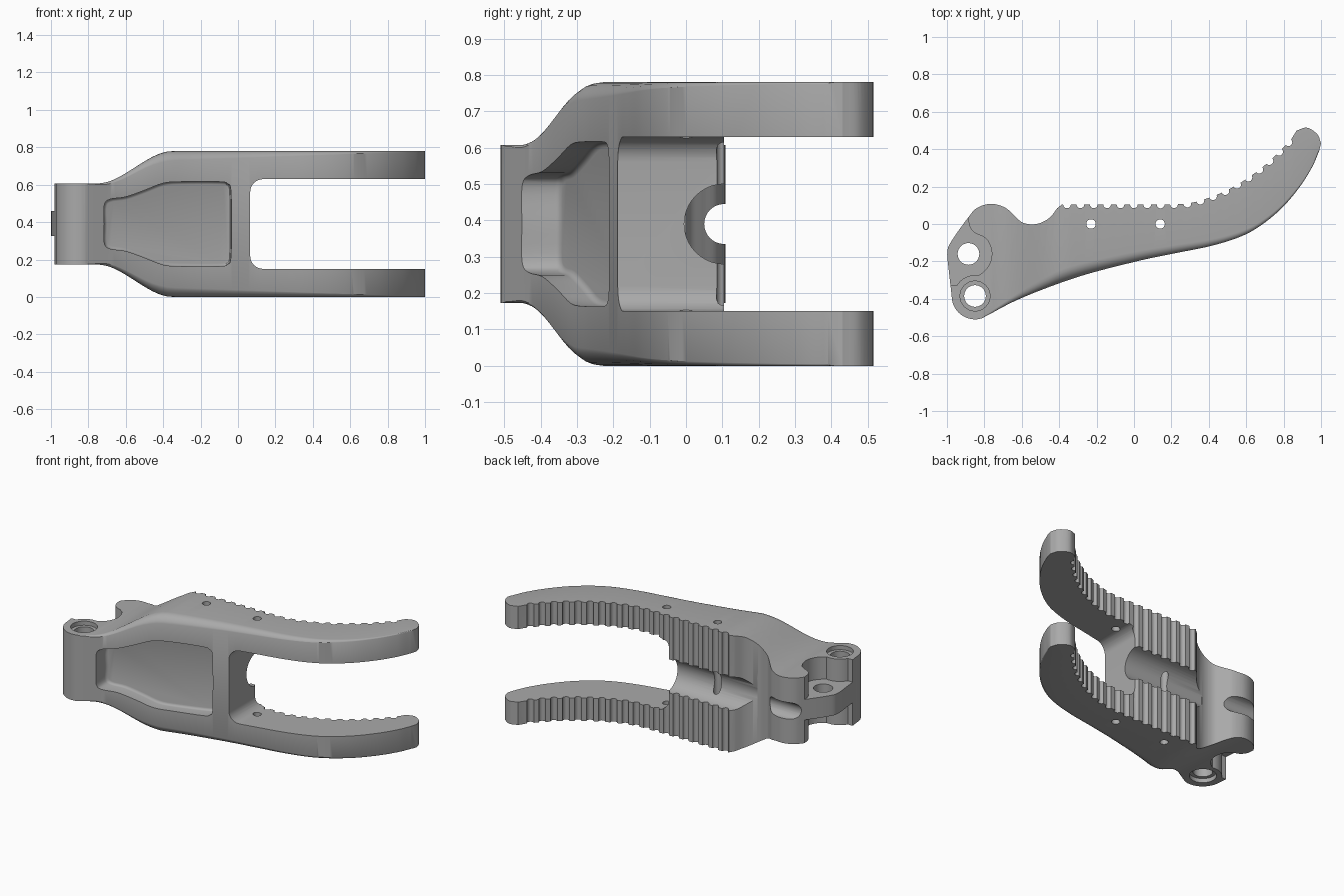
import bpy, bmesh, math
from mathutils import Vector

if "Cube" in bpy.data.objects:
    bpy.data.objects.remove(bpy.data.objects["Cube"])

MID = 0.39  # mirror height

mat = bpy.data.materials.new("grey_metal")
mat.diffuse_color = (0.4, 0.4, 0.4, 1)
mat.use_nodes = True
mat.node_tree.nodes["Principled BSDF"].inputs["Base Color"].default_value = mat.diffuse_color


def smooth(pts, n=8):
    """Catmull-Rom curve through 2D points."""
    p = [Vector(q) for q in pts]
    p = [2 * p[0] - p[1]] + p + [2 * p[-1] - p[-2]]
    out = []
    for a, b, c, d in zip(p, p[1:], p[2:], p[3:]):
        for i in range(n):
            t = i / n
            out.append(0.5 * (2 * b + (c - a) * t + (2 * a - 5 * b + 4 * c - d) * t * t
                              + (3 * b - a - 3 * c + d) * t ** 3))
    return out + [p[-2]]


def arc(cx, cy, r, a0, a1, n=12):
    return [Vector((cx + r * math.cos(math.radians(a0 + (a1 - a0) * i / n)),
                    cy + r * math.sin(math.radians(a0 + (a1 - a0) * i / n)))) for i in range(n + 1)]


def make(name, bm):
    bmesh.ops.recalc_face_normals(bm, faces=bm.faces)
    me = bpy.data.meshes.new(name)
    bm.to_mesh(me)
    bm.free()
    me.materials.append(mat)
    ob = bpy.data.objects.new(name, me)
    bpy.context.collection.objects.link(ob)
    return ob


def skin(bm, rings):
    """Closed solid through matching rings of 3D points."""
    rows = [[bm.verts.new(p) for p in r] for r in rings]
    for a, b in zip(rows, rows[1:]):
        for i in range(len(a)):
            j = (i + 1) % len(a)
            bm.faces.new((a[i], a[j], b[j], b[i]))
    bm.faces.new(rows[0])
    bm.faces.new(rows[-1])


def prism(name, outlines, lo, hi, axis="z"):
    """Extrude 2D outlines along an axis; lo and hi may depend on the first coordinate."""
    bm = bmesh.new()
    for o in outlines:
        rings = []
        for lim in (lo, hi):
            h = lim if callable(lim) else (lambda u, v=lim: v)
            if axis == "z":
                rings.append([(u, v, h(u)) for u, v in o])
            elif axis == "y":
                rings.append([(u, h(u), v) for u, v in o])
            else:
                rings.append([(h(u), u, v) for u, v in o])
        skin(bm, rings)
    return make(name, bm)


def apply(ob, mod):
    bpy.context.view_layer.objects.active = ob
    bpy.ops.object.modifier_apply(modifier=mod.name)


def boolean(ob, cutter, op="DIFFERENCE"):
    m = ob.modifiers.new("cut", "BOOLEAN")
    m.object, m.operation, m.solver = cutter, op, "EXACT"
    apply(ob, m)
    bpy.data.objects.remove(cutter)


def circle(x, y, r, n=32):
    return arc(x, y, r, 0, 360, n)[:-1]


# plan outline: front sweep, tip, gripping edge, notch, rear boss and hinge
front = smooth([(-0.80, -0.497), (-0.6, -0.395), (-0.3, -0.283), (0, -0.203), (0.2, -0.16),
                (0.4, -0.12), (0.55, -0.075), (0.66, -0.02), (0.78, 0.075), (0.88, 0.19),
                (0.95, 0.30), (0.99, 0.39)])
tip = smooth([(1.0, 0.43), (0.98, 0.48), (0.925, 0.515), (0.87, 0.50)], 5)
grip = smooth([(0.845, 0.46), (0.8, 0.41), (0.7, 0.315), (0.6, 0.24), (0.5, 0.182), (0.4, 0.14),
               (0.3, 0.112), (0.2, 0.105), (0, 0.105), (-0.2, 0.105), (-0.385, 0.105)])
rear = smooth([(-0.41, 0.085), (-0.45, 0.035), (-0.5, 0.006), (-0.55, -0.002), (-0.6, 0.01),
               (-0.64, 0.045), (-0.69, 0.088), (-0.765, 0.108), (-0.84, 0.085), (-0.89, 0.03),
               (-0.975, -0.09), (-0.998, -0.15), (-0.99, -0.25), (-0.975, -0.38)], 6)
hinge = arc(-0.85, -0.385, 0.125, 180, 285)
body = prism("grip_arm", [front + tip + grip + rear + hinge[1:]], -0.1, 0.9)


# width envelope with rounded front edges that fade towards the tip
def section(x, y, r):
    t = min(max((x + 0.75) / 0.4, 0), 1)
    w = 0.217 + (MID - 0.217) * t * t * (3 - 2 * t)
    y -= 0.004
    low = [(0.8, -w)] + [tuple(p) for p in arc(y + r, -(w - r), r, 270, 180, 6)]
    return [(x, a, MID + b) for a, b in low] + [(x, a, MID - b) for a, b in reversed(low)]


def edge_radius(x):
    if x < -0.4:
        return 0.012 + 0.063 * min(max((x + 0.78) / 0.38, 0), 1)
    return 0.075 - 0.06 * min((x + 0.4) / 1.35, 1)


bm = bmesh.new()
skin(bm, [section(-1.1, -0.525, 0.012), section(-0.83, -0.525, 0.012)]
     + [section(p.x, p.y, edge_radius(p.x)) for p in front]
     + [section(1.01, 0.42, 0.015), section(1.1, 0.5, 0.015)])
boolean(body, make("envelope", bm), "INTERSECT")

# opening between the two prongs
gap = arc(0.135, 0.22, 0.07, 270, 180, 8) + arc(0.135, 0.56, 0.07, 180, 90, 8)
gap += [Vector((1.2, 0.63)), Vector((1.2, 0.15))]
boolean(body, prism("prong_gap", [gap], -1, 1, "y"))

# recessed front pocket with a filleted sloping floor
half = smooth([(-0.715, 0), (-0.715, 0.10), (-0.685, 0.132), (-0.60, 0.145), (-0.50, 0.180),
               (-0.40, 0.218), (-0.30, 0.226), (-0.10, 0.226), (-0.055, 0.215),
               (-0.038, 0.18), (-0.035, 0)], 4)
outline = [Vector((p.x, MID + p.y)) for p in half]
outline += [Vector((p.x, MID - p.y)) for p in half[-2:0:-1]]
pocket = prism("pocket", [outline], -0.9, lambda x: -0.34 + (x + 0.7) * 0.335, "y")
bev = pocket.modifiers.new("fillet", "BEVEL")
bev.width, bev.segments, bev.limit_method, bev.angle_limit = 0.025, 3, "ANGLE", math.radians(50)
apply(pocket, bev)
boolean(body, pocket)

# grip grooves, evenly spaced along the gripping edge
spots, left = [], 0.03
for a, b in zip(grip, grip[1:]):
    d = (b - a).length
    while left <= d:
        spots.append(a.lerp(b, left / d))
        left += 0.0715
    left -= d
boolean(body, prism("grooves", [circle(p.x, p.y, 0.021, 14) for p in spots], -0.2, 1))

# round channel between the grip rows and a smaller one through the rear boss
boolean(body, prism("channel", [circle(0.105, MID, 0.11, 40)], -0.52, 0.3, "x"))
boolean(body, prism("boss_slot", [circle(0.105, MID, 0.055)], -1.2, -0.4, "x"))

# clearance above and below the pivot lug
clear = [Vector(p) for p in [(-1.1, 0.1), (-0.90, 0.1)]]
clear += smooth([(-0.885, 0.03), (-0.88, -0.01), (-0.855, -0.045), (-0.81, -0.065)], 5)
clear += arc(-0.885, -0.16, 0.125, 40, -55, 14)
clear += arc(-0.85, -0.385, 0.112, 80, 150, 10) + [Vector((-1.1, -0.33))]
for lo, hi in ((-0.2, 0.325), (0.46, 1)):
    boolean(body, prism("lug_clearance", [clear], lo, hi))

# through holes: hinge, lug and two cross pins
boolean(body, prism("holes", [circle(-0.85, -0.385, 0.058), circle(-0.885, -0.16, 0.058),
                              circle(-0.23, 0, 0.025, 20), circle(0.14, 0, 0.025, 20)], -0.3, 1.1))
# hinge counterbores
for lo, hi in ((-0.2, 0.20), (0.58, 1)):
    boolean(body, prism("counterbore", [circle(-0.85, -0.385, 0.08)], lo, hi))

bpy.ops.object.select_all(action="DESELECT")
body.select_set(True)
bpy.context.view_layer.objects.active = body
bpy.ops.object.shade_smooth_by_angle(angle=math.radians(32))
